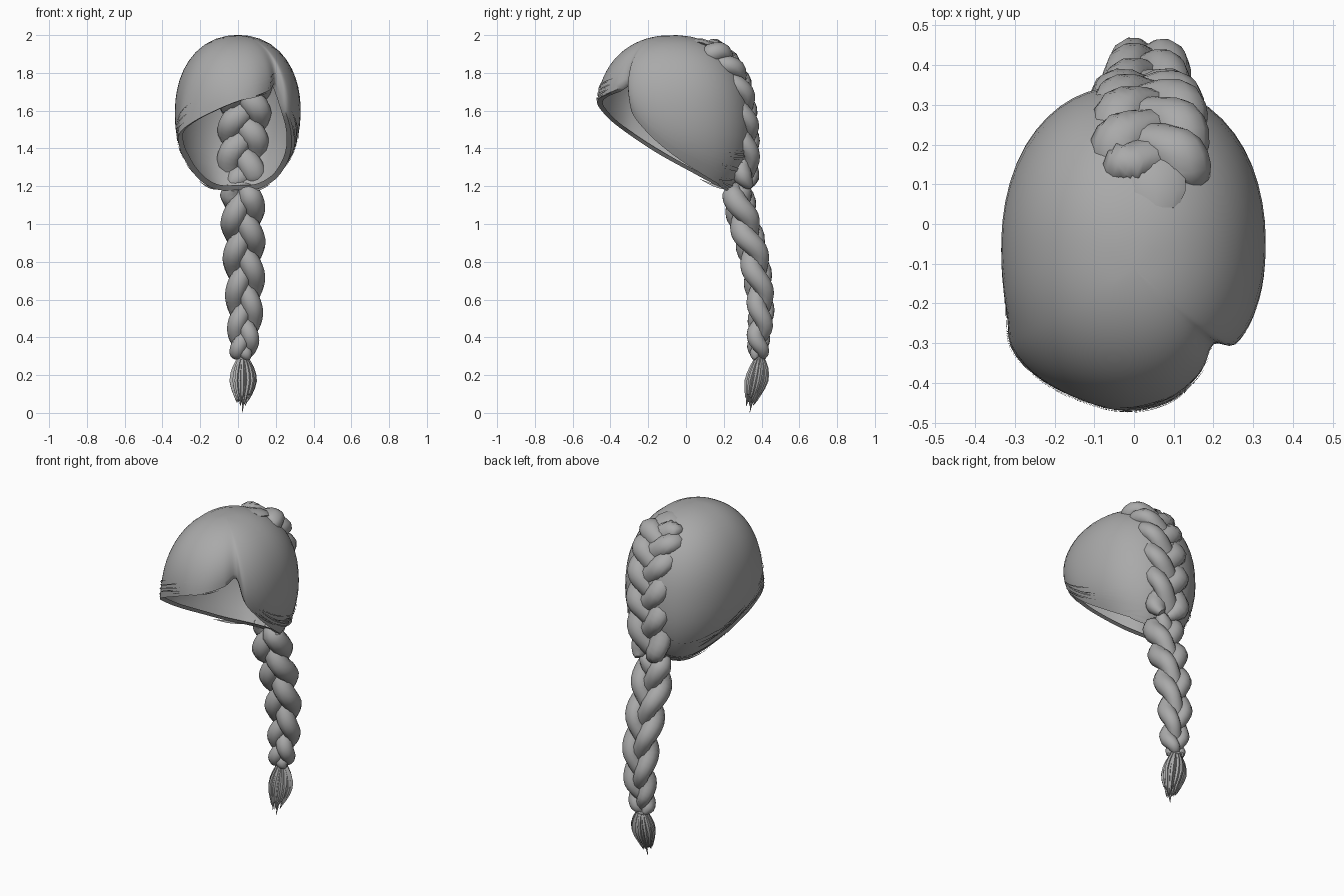
import bpy, math, random
from mathutils import Vector as V

if "Cube" in bpy.data.objects:
    bpy.data.objects.remove(bpy.data.objects["Cube"])

random.seed(4)
grey = bpy.data.materials.new("hair grey")
grey.diffuse_color = (0.4, 0.4, 0.4, 1)
grey.use_nodes = True
grey.node_tree.nodes["Principled BSDF"].inputs["Base Color"].default_value = grey.diffuse_color


def make(name, verts, faces, angle=50):
    me = bpy.data.meshes.new(name)
    me.from_pydata([tuple(v) for v in verts], [], faces)
    me.materials.append(grey)
    ob = bpy.data.objects.new(name, me)
    bpy.context.collection.objects.link(ob)
    bpy.ops.object.select_all(action='DESELECT')
    ob.select_set(True)
    bpy.context.view_layer.objects.active = ob
    bpy.ops.object.shade_smooth_by_angle(angle=math.radians(angle))
    return ob


def spline(pts, u, closed=False):
    """Smooth curve through pts, u in 0..1."""
    n = len(pts)
    f = u * (n if closed else n - 1)
    i = math.floor(f) if closed else min(int(f), n - 2)
    t = f - i
    get = lambda k: V(pts[k % n] if closed else pts[max(0, min(n - 1, k))])
    a, b, c, d = (get(i + k) for k in (-1, 0, 1, 2))
    return 0.5 * (2 * b + (c - a) * t + (2 * a - 5 * b + 4 * c - d) * t * t
                  + (3 * b - a - 3 * c + d) * t ** 3)


def sweep(verts, faces, path, radii, sides, flat=1.0):
    """Append a capped tube along path; radii per point, flat squashes it."""
    base = len(verts)
    for i, p in enumerate(path):
        t = (path[min(i + 1, len(path) - 1)] - path[max(i - 1, 0)]).normalized()
        n = V((1, 0, 0)).cross(t).normalized()
        x = t.cross(n)
        for k in range(sides):
            a = 2 * math.pi * k / sides
            verts.append(p + (x * math.cos(a) + n * math.sin(a) * flat) * radii[i])
    for i in range(len(path) - 1):
        for k in range(sides):
            j = (k + 1) % sides
            r, s = base + i * sides, base + (i + 1) * sides
            faces.append((r + k, r + j, s + j, s + k))
    last = base + (len(path) - 1) * sides
    faces.append(tuple(base + k for k in reversed(range(sides))))
    faces.append(tuple(last + k for k in range(sides)))


# Hair cap: rounded dome running down to a rim with a parting notch
RIM = [(0, -.47, 1.65), (.1, -.44, 1.68), (.17, -.37, 1.71), (.2, -.3, 1.74),
       (.25, -.29, 1.6), (.28, -.21, 1.49), (.28, -.1, 1.39), (.25, .02, 1.305),
       (.19, .14, 1.23), (.1, .22, 1.185), (0, .23, 1.18), (-.1, .22, 1.18),
       (-.18, .14, 1.215), (-.245, .02, 1.28), (-.285, -.1, 1.345), (-.31, -.2, 1.405),
       (-.31, -.31, 1.48), (-.23, -.395, 1.545), (-.1, -.455, 1.61)]
CEN, RAD, UP = V((0, -.07, 1.58)), (.335, .405, .42), V((0, -.1, 1)).normalized()


def shell_radius(d):
    return sum(abs(c / r) ** 2.2 for c, r in zip(d, RAD)) ** (-1 / 2.2)


def cap_point(u, t, lift=0.0):
    end = spline(RIM, u, True) - CEN
    d = end.normalized()
    ratio = end.length / shell_radius(d)
    ang = UP.angle(d)
    m = (UP * math.sin((1 - t) * ang) + d * math.sin(t * ang)) / math.sin(ang)
    return CEN + m * (shell_radius(m) * (1 + (ratio - 1) * t ** 4) + lift)


SEG, ROWS = 76, 16
verts, faces = [cap_point(0, 0)], []
for r in range(1, ROWS + 1):
    verts += [cap_point(k / SEG, r / ROWS) for k in range(SEG)]
verts += [cap_point(k / SEG, 1, -.03) + V((0, 0, .003)) for k in range(SEG)]  # turned-in lip
for k in range(SEG):
    j = (k + 1) % SEG
    faces.append((0, 1 + k, 1 + j))
    for r in range(ROWS):
        a, b = 1 + r * SEG, 1 + (r + 1) * SEG
        faces.append((a + k, b + k, b + j, a + j))
make("hair_cap", verts, faces, 60)

# Loose strands lying along the rim
verts, faces = [], []
for s in range(60):
    u0, t0 = random.uniform(.22, 1.08), random.uniform(.84, 1.0)
    length, drift = random.uniform(.04, .12), random.uniform(-.03, .03)
    base = len(verts)
    for i in range(9):
        f = i / 8
        w = .012 * math.sin(math.pi * f) + .001
        for e in (-.5, .5):
            verts.append(cap_point((u0 + length * f) % 1, t0 + drift * f + w * e, .005))
    faces += [(base + 2 * i, base + 2 * i + 1, base + 2 * i + 3, base + 2 * i + 2) for i in range(8)]
make("rim_strands", verts, faces)


# Three-strand braid along a path; size = (half width, depth, strand radius) start to end
def braid(name, path, turns, size0, size1, flat, phase=0.0, ease=1.0):
    verts, faces = [], []
    steps = int(turns * 26)
    for s in range(3):
        pts, radii = [], []
        for i in range(steps + 1):
            u = i / steps
            c = spline(path, u)
            t = (spline(path, min(1, u + .02)) - spline(path, max(0, u - .02))).normalized()
            out = V((1, 0, 0)).cross(t).normalized()
            w, d, r = (a + (b - a) * u ** ease for a, b in zip(size0, size1))
            p = 2 * math.pi * (turns * u + s / 3) + phase
            pts.append(c + V((1, 0, 0)) * w * math.sin(p) - out * d * math.sin(2 * p))
            ends = min(1, .45 + 9 * u, .45 + 9 * (1 - u))
            radii.append(r * ends * (.84 + .2 * abs(math.sin(p + .5))))
        sweep(verts, faces, pts, radii, 10, flat)
    make(name, verts, faces)


braid("crown_braid", [(.04, .12, 1.92), (.04, .2, 1.865), (.04, .272, 1.75), (.035, .308, 1.58),
                      (.025, .32, 1.4), (.02, .315, 1.2)],
      1.9, (.085, .026, .07), (.07, .028, .062), .8, .6)
braid("hanging_braid", [(.02, .275, 1.2), (.025, .3, 1.05), (.03, .35, .88), (.035, .385, .7),
                        (.035, .40, .52), (.03, .385, .38), (.025, .39, .29)],
      1.85, (.06, .031, .06), (.03, .018, .034), 1.0, ease=2.2)

# Blunt lock where the braid starts on the crown
verts, faces = [], []
sweep(verts, faces, [V((.055, .04, 1.967)), V((.055, .08, 1.962)), V((.05, .14, 1.94)), V((.045, .2, 1.9))],
      [.055, .075, .08, .06], 8, .28)
make("crown_lock", verts, faces, 30)

# Hair tie
bpy.ops.mesh.primitive_torus_add(location=(.025, .39, .29), major_radius=.024, minor_radius=.009,
                                 major_segments=16, minor_segments=6)
tie = bpy.context.object
tie.name = "hair_tie"
tie.data.materials.append(grey)
bpy.ops.object.shade_smooth_by_angle(angle=math.radians(60))

# Tail tuft: tapered strands flaring out and gathering to a point
verts, faces = [], []
for s in range(44):
    a = s * 2.4
    q = math.sqrt((s + .5) / 44)
    o = V((math.cos(a) * q, math.sin(a) * q * .85, 0))
    tip = random.uniform(.03, .11)
    ctrl = [V((.025, .39, .3)) + o * .018, V((.026, .385, .24)) + o * .05,
            V((.026, .372, .17)) + o * .066, V((.024, .355, .1)) + o * .045,
            V((.02, .338, tip if s else .002)) + o * .028]
    path = [spline(ctrl, i / 8) for i in range(9)]
    sweep(verts, faces, path, [.007, .009, .011, .012, .012, .011, .009, .006, .001], 5)
make("tail_tuft", verts, faces)
